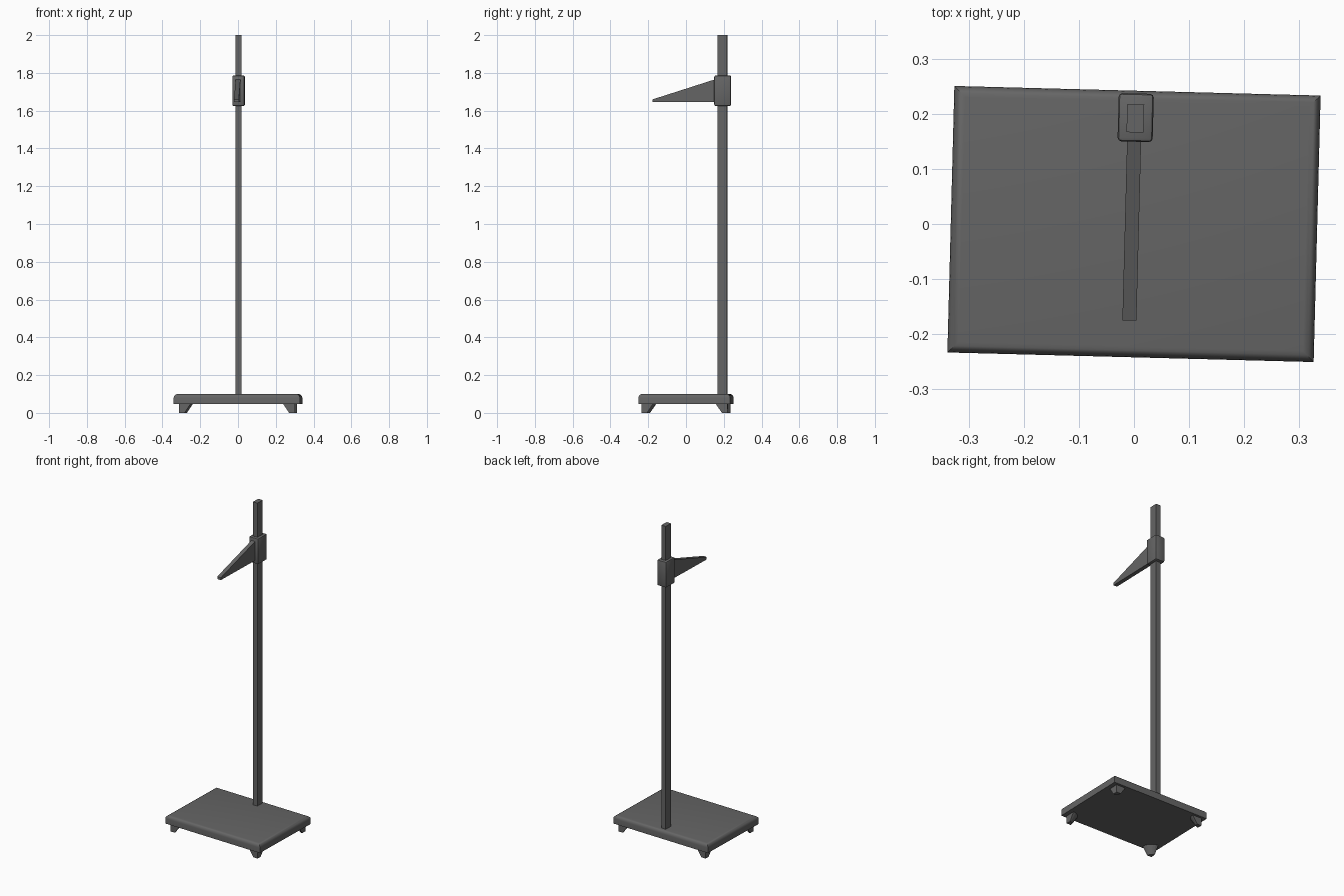
import bpy, bmesh, math
from mathutils import Matrix

if "Cube" in bpy.data.objects:
    bpy.data.objects.remove(bpy.data.objects["Cube"])

# The whole stand is turned slightly about z
TURN = Matrix.Rotation(math.radians(-1.5), 4, 'Z')

grey = bpy.data.materials.new("dark_grey")
grey.diffuse_color = (0.13, 0.13, 0.13, 1)
grey.use_nodes = True
grey.node_tree.nodes["Principled BSDF"].inputs["Base Color"].default_value = grey.diffuse_color


def finish(name, bm, smooth=False):
    bmesh.ops.recalc_face_normals(bm, faces=bm.faces)
    bm.transform(TURN)
    me = bpy.data.meshes.new(name)
    bm.to_mesh(me)
    bm.free()
    me.materials.append(grey)
    ob = bpy.data.objects.new(name, me)
    bpy.context.collection.objects.link(ob)
    if smooth:
        bpy.ops.object.select_all(action='DESELECT')
        ob.select_set(True)
        bpy.context.view_layer.objects.active = ob
        bpy.ops.object.shade_smooth_by_angle(angle=math.radians(35))
    return ob


def box(lo, hi):
    bm = bmesh.new()
    bmesh.ops.create_cube(bm, size=1)
    for v in bm.verts:
        v.co = [l + (c + 0.5) * (h - l) for c, l, h in zip(v.co, lo, hi)]
    return bm


def loft(rings):
    bm = bmesh.new()
    a, b = [[bm.verts.new(p) for p in r] for r in rings]
    n = len(a)
    bm.faces.new(a)
    bm.faces.new(b)
    for i in range(n):
        j = (i + 1) % n
        bm.faces.new((a[i], a[j], b[j], b[i]))
    return bm


# Platform with rounded top rim
bm = box((-0.334, -0.243, 0.048), (0.334, 0.243, 0.1))
rim = [e for e in bm.edges if all(v.co.z > 0.09 for v in e.verts)]
bmesh.ops.bevel(bm, geom=rim, offset=0.02, segments=4, profile=0.5, affect='EDGES')
finish("platform", bm, True)

# Corner feet: square outside, tapered quarter-round inside
for sx, side in ((-1, "left"), (1, "right")):
    for sy, end in ((-1, "front"), (1, "back")):
        rings = []
        for r, z in ((0.03, 0.0), (0.063, 0.049)):
            ring = [(sx * 0.307, sy * 0.228, z)]
            for i in range(7):
                a = math.pi / 2 * i / 6
                ring.append((sx * (0.307 - r * math.cos(a)),
                             sy * (0.228 - r * math.sin(a)), z))
            rings.append(ring)
        finish(f"{end}_{side}_foot", loft(rings))

# Upright measuring pole
finish("pole", box((-0.018, 0.167, 0.098), (0.013, 0.218, 2.0)))

# Sliding block
bm = box((-0.034, 0.150, 1.625), (0.030, 0.238, 1.786))
bmesh.ops.bevel(bm, geom=bm.edges[:], offset=0.007, segments=2, profile=0.5, affect='EDGES')
finish("slider", bm, True)

# Wedge-shaped head arm
profile = [(0.155, 1.645), (-0.176, 1.645), (-0.176, 1.660), (0.155, 1.766)]
finish("head_arm", loft([[(x, y, z) for y, z in profile] for x in (-0.0165, 0.009)]))
